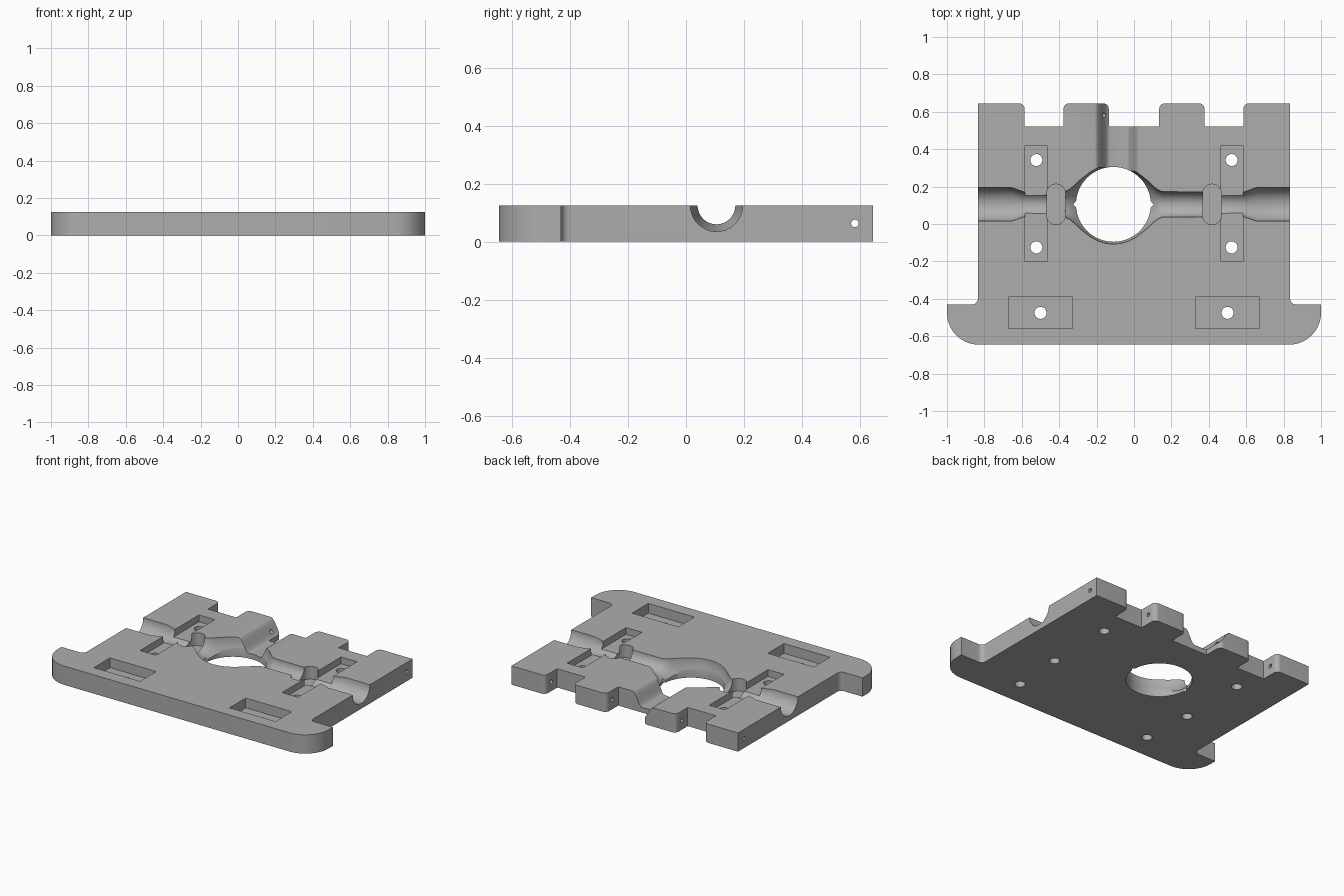
import bpy, bmesh
from math import pi, cos, sin
from mathutils import Vector

if "Cube" in bpy.data.objects:
    bpy.data.objects.remove(bpy.data.objects["Cube"])

TOP = 0.125       # plate thickness
AXIS_Y = 0.105    # centre line of the cross channel
HOLE_X = -0.11    # centre of the large opening

grey = bpy.data.materials.new("plain grey")
grey.use_nodes = True
color = (0.42, 0.42, 0.42, 1)
grey.diffuse_color = color
grey.node_tree.nodes["Principled BSDF"].inputs["Base Color"].default_value = color


def make_object(name, bm):
    bmesh.ops.recalc_face_normals(bm, faces=bm.faces)
    mesh = bpy.data.meshes.new(name)
    bm.to_mesh(mesh)
    bm.free()
    mesh.materials.append(grey)
    obj = bpy.data.objects.new(name, mesh)
    bpy.context.collection.objects.link(obj)
    return obj


def prism(name, points, vector):
    """Extrude a closed flat outline along a vector."""
    bm = bmesh.new()
    face = bm.faces.new([bm.verts.new(p) for p in points])
    result = bmesh.ops.extrude_face_region(bm, geom=[face], use_keep_orig=True)
    moved = [v for v in result["geom"] if isinstance(v, bmesh.types.BMVert)]
    bmesh.ops.translate(bm, verts=moved, vec=vector)
    return make_object(name, bm)


def lathe_x(name, profile, y, z, sides=64):
    """Solid of revolution around a line parallel to x."""
    bm = bmesh.new()
    rings = [[bm.verts.new((x, y + r * cos(2 * pi * i / sides), z + r * sin(2 * pi * i / sides)))
              for i in range(sides)] for x, r in profile]
    for a, b in zip(rings, rings[1:]):
        for i in range(sides):
            j = (i + 1) % sides
            bm.faces.new((a[i], a[j], b[j], b[i]))
    bm.faces.new(rings[0])
    bm.faces.new(rings[-1])
    return make_object(name, bm)


def box(name, x0, x1, y0, y1, z0):
    return prism(name, [(x0, y0, z0), (x1, y0, z0), (x1, y1, z0), (x0, y1, z0)], (0, 0, 0.3))


def ellipse(cx, cy, rx, ry, z, sides):
    return [(cx + rx * cos(2 * pi * i / sides), cy + ry * sin(2 * pi * i / sides), z)
            for i in range(sides)]


def rounded(corners, steps=10):
    """Round the square corners of an outline given as (x, y, radius)."""
    out = []
    for i, (x, y, r) in enumerate(corners):
        p = Vector((x, y, 0))
        if r == 0:
            out.append(p)
            continue
        u = (Vector((*corners[i - 1][:2], 0)) - p).normalized()
        v = (Vector((*corners[(i + 1) % len(corners)][:2], 0)) - p).normalized()
        centre = p + (u + v) * r
        for k in range(steps + 1):
            a = pi / 2 * k / steps
            out.append(centre - r * (v * cos(a) + u * sin(a)))
    return out


# Plate outline: wide front flange, notched back edge
half = [(1, -0.645, 0.17), (1, -0.43, 0), (0.835, -0.43, 0.03), (0.835, 0.645, 0),
        (0.585, 0.645, 0.03), (0.585, 0.52, 0), (0.377, 0.52, 0), (0.377, 0.645, 0.03),
        (0.135, 0.645, 0.03), (0.135, 0.52, 0)]
outline = half + [(-x, y, r) for x, y, r in reversed(half)]
plate = prism("base_plate", rounded(outline), (0, 0, TOP))

cutters = []

# Cross channel with wide mouths, flaring into a round bowl
flare = [(0.26, 0.068), (0.235, 0.08), (0.21, 0.1), (0.185, 0.125), (0.155, 0.149),
         (0.12, 0.176), (0.08, 0.197), (0.04, 0.209)]
mouth = [(0.9, 0.09), (0.655, 0.09), (0.585, 0.065)]
profile = [(-x, r) for x, r in mouth]
profile += [(HOLE_X - d, r) for d, r in flare] + [(HOLE_X, 0.213)]
profile += [(HOLE_X + d, r) for d, r in reversed(flare)] + mouth[::-1]
cutters.append(lathe_x("channel_cutter", profile, AXIS_Y, TOP))

# Large through opening with slightly pointed ends
ring = ellipse(HOLE_X, AXIS_Y, 0.2, 0.2, -0.1, 72)
for i, way in ((0, 1), (36, -1)):
    ring[i] = (HOLE_X + way * 0.215, AXIS_Y, -0.1)
cutters.append(prism("opening_cutter", ring, (0, 0, 0.4)))

# Groove with S-shaped walls running from the bowl to the back edge
groove = []
for x0, x1, z0, z1 in ((-0.21, -0.13, TOP, 0.035), (-0.04, 0.03, 0.035, TOP)):
    for k in range(13):
        t = k / 12
        groove.append((x0 + (x1 - x0) * t, 0.2, z0 + (z1 - z0) * (1 - cos(pi * t)) / 2))
groove += [(0.03, 0.2, 0.3), (-0.21, 0.2, 0.3)]
cutters.append(prism("groove_cutter", groove, (0, 0.6, 0)))

# Pockets, slots and screw holes on both sides
for side in (-1, 1):
    cutters.append(box("front_pocket_cutter", side * 0.33, side * 0.67, -0.56, -0.39, 0.06))
    cutters.append(box("side_pocket_cutter", side * 0.465, side * 0.582, -0.2, 0.42, 0.08))
    slot = [(x + side * 0.417, y + AXIS_Y + (0.058 if i < 16 else -0.058), z)
            for i, (x, y, z) in enumerate(ellipse(0, 0, 0.05, 0.05, 0.04, 32))]
    cutters.append(prism("slot_cutter", slot, (0, 0, 0.3)))
    for x, y in ((0.5, -0.475), (0.522, 0.342), (0.522, -0.125)):
        hole = ellipse(side * x, y, 0.032, 0.032, -0.1, 32)
        cutters.append(prism("screw_hole_cutter", hole, (0, 0, 0.4)))

# Hinge pin bore through the back tabs
cutters.append(lathe_x("pin_bore_cutter", [(-1.1, 0.013), (1.1, 0.013)], 0.582, 0.063, 20))

for cutter in cutters:
    cutter.hide_render = True
    mod = plate.modifiers.new(cutter.name, "BOOLEAN")
    mod.operation = "DIFFERENCE"
    mod.solver = "EXACT"
    mod.object = cutter

# Keep the finished plate, drop the cutters
bpy.context.view_layer.update()
graph = bpy.context.evaluated_depsgraph_get()
finished = bpy.data.meshes.new_from_object(plate.evaluated_get(graph))
plate.modifiers.clear()
plate.data = finished
plate.data.materials.clear()
plate.data.materials.append(grey)
for cutter in cutters:
    bpy.data.objects.remove(cutter)

bpy.ops.object.select_all(action="DESELECT")
plate.select_set(True)
bpy.context.view_layer.objects.active = plate
bpy.ops.object.shade_smooth_by_angle(angle=pi / 6)
